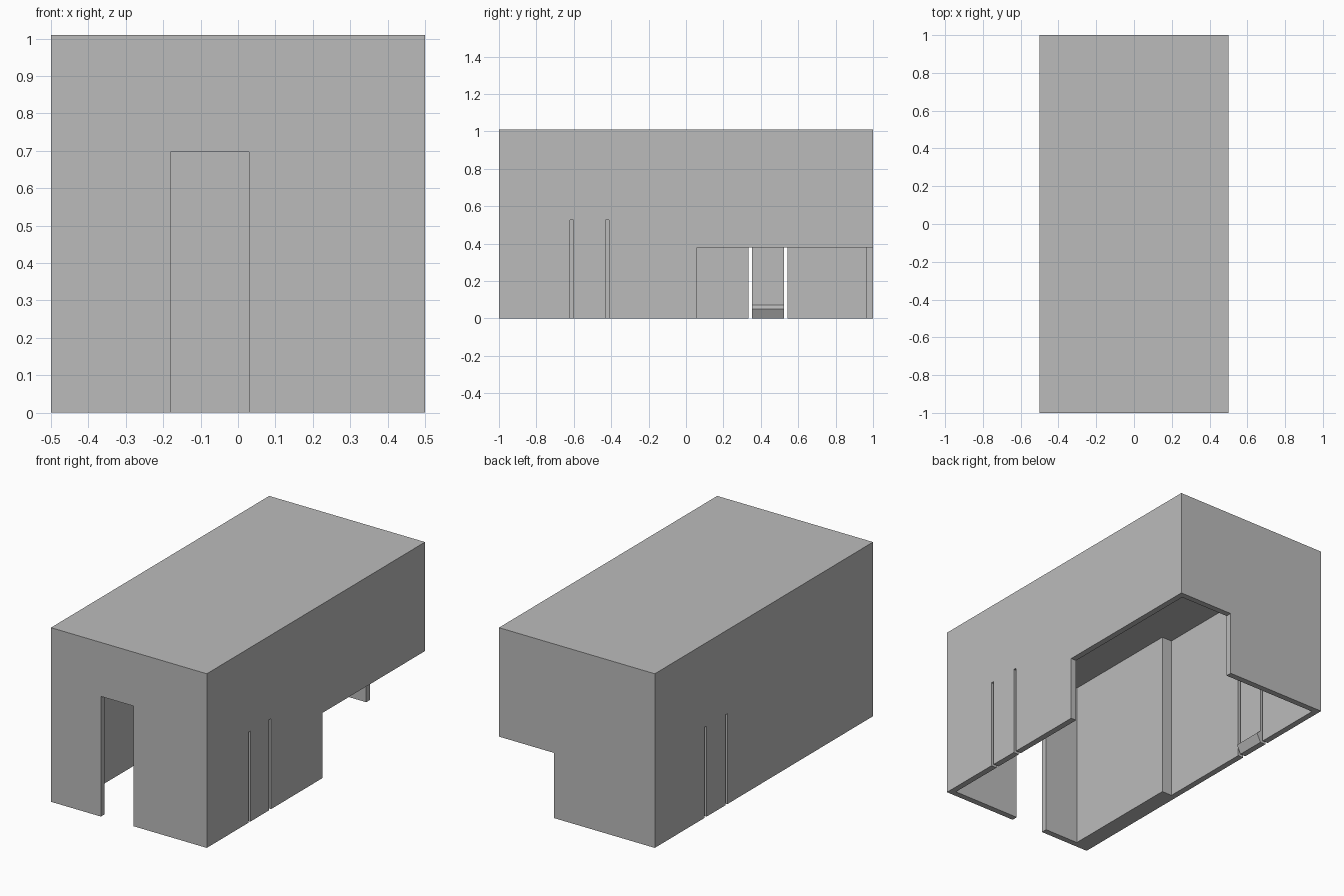
import bpy, bmesh
from mathutils import Vector

cube = bpy.data.objects.get("Cube")
if cube:
    bpy.data.objects.remove(cube, do_unlink=True)

WALL = 0.035
HX, HY = 0.5, 1.0
IX, IY = HX - WALL, HY - WALL
CEILING, SEAM, TOP = 0.977, 1.0, 1.01

grey = bpy.data.materials.new("plain grey")
grey.use_nodes = True
grey.diffuse_color = (0.5, 0.5, 0.5, 1)
grey.node_tree.nodes["Principled BSDF"].inputs["Base Color"].default_value = (0.5, 0.5, 0.5, 1)


def prism(name, outline, sweep):
    """Extrude a flat outline of 3D points along a sweep vector."""
    bm = bmesh.new()
    face = bm.faces.new([bm.verts.new(p) for p in outline])
    out = bmesh.ops.extrude_face_region(bm, geom=[face], use_keep_orig=True)
    moved = [v for v in out["geom"] if isinstance(v, bmesh.types.BMVert)]
    bmesh.ops.translate(bm, verts=moved, vec=Vector(sweep))
    bmesh.ops.recalc_face_normals(bm, faces=bm.faces)
    mesh = bpy.data.meshes.new(name)
    bm.to_mesh(mesh)
    bm.free()
    mesh.materials.append(grey)
    obj = bpy.data.objects.new(name, mesh)
    bpy.context.collection.objects.link(obj)
    return obj


def box(name, x0, x1, y0, y1, z0, z1):
    outline = [(x0, y0, z0), (x1, y0, z0), (x1, y1, z0), (x0, y1, z0)]
    return prism(name, outline, (0, 0, z1 - z0))


# Outer body
shell = box("housing_shell", -HX, HX, -HY, HY, 0, SEAM)

# Hollow interior, narrower beside the thick front part of one wall
room = [(-0.40, -IY), (IX, -IY), (IX, IY), (-IX, IY), (-IX, -0.235), (-0.40, -0.235)]
cutters = [prism("interior_cutter", [(x, y, -0.1) for x, y in room], (0, 0, CEILING + 0.1))]

# Doorway and open back corner
cutters.append(box("door_cutter", -0.18, 0.03, -1.1, -0.9, -0.1, 0.697))
cutters.append(box("corner_cutter", 0.147, 0.6, 0.06, 1.1, -0.1, 0.378))

# Slits either side of each spring tab
SLIT, SLIT_TOP = 0.019, 0.525
tabs = {"right_side": (1, -0.601, -0.430), "left_side": (-1, 0.354, 0.525)}
for label, (side, y0, y1) in tabs.items():
    xs = sorted((side * 0.44, side * 0.6))
    for y in (y0 - SLIT, y1):
        cutters.append(box(label + "_slit_cutter", *xs, y, y + SLIT, -0.1, SLIT_TOP))

for cutter in cutters:
    cutter.hide_render = True
    mod = shell.modifiers.new(cutter.name, "BOOLEAN")
    mod.operation = "DIFFERENCE"
    mod.solver = "EXACT"
    mod.object = cutter

# Bake the cuts and drop the cutters
depsgraph = bpy.context.evaluated_depsgraph_get()
baked = bpy.data.meshes.new_from_object(shell.evaluated_get(depsgraph))
shell.modifiers.clear()
shell.data = baked
for cutter in cutters:
    bpy.data.objects.remove(cutter, do_unlink=True)

# Thin roof sheet
box("roof_sheet", -HX, HX, -HY, HY, SEAM, TOP)

# Wedge-shaped catch at the foot of each tab
for label, (side, y0, y1) in tabs.items():
    wedge = [(IX, 0), (IX - 0.025, 0.05), (IX, 0.072)]
    prism(label + "_catch", [(side * x, y0, z) for x, z in wedge], (0, y1 - y0, 0))
